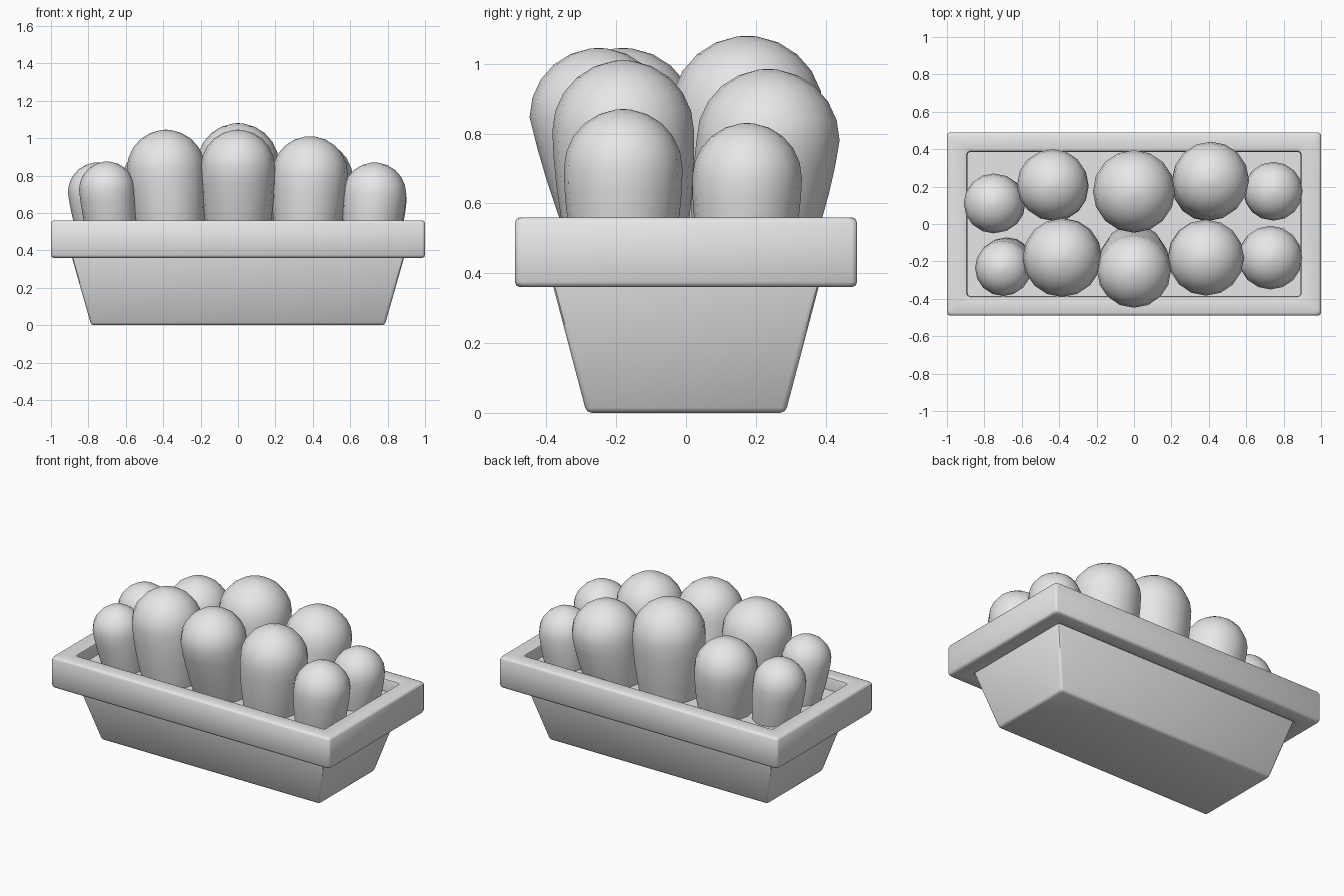
import bpy, bmesh, math

cube = bpy.data.objects.get("Cube")
if cube:
    bpy.data.objects.remove(cube, do_unlink=True)

grey = bpy.data.materials.new("plain_grey")
grey.use_nodes = True
colour = (0.8, 0.8, 0.8, 1)
grey.diffuse_color = colour
grey.node_tree.nodes["Principled BSDF"].inputs["Base Color"].default_value = colour


def loft(name, rings, closed=False, bevel=0, angle=40):
    """Skin rings of points; cap the ends, or join the last ring to the first."""
    bm = bmesh.new()
    loops = [[bm.verts.new(p) for p in ring] for ring in rings]
    pairs = list(zip(loops, loops[1:]))
    if closed:
        pairs.append((loops[-1], loops[0]))
    else:
        bm.faces.new(loops[0])
        bm.faces.new(loops[-1])
    n = len(loops[0])
    for a, b in pairs:
        for i in range(n):
            j = (i + 1) % n
            bm.faces.new((a[i], a[j], b[j], b[i]))
    bmesh.ops.recalc_face_normals(bm, faces=bm.faces)
    if bevel:
        bmesh.ops.bevel(bm, geom=bm.edges[:], offset=bevel, segments=2,
                        profile=0.5, affect='EDGES')
    mesh = bpy.data.meshes.new(name)
    bm.to_mesh(mesh)
    bm.free()
    mesh.materials.append(grey)
    obj = bpy.data.objects.new(name, mesh)
    bpy.context.collection.objects.link(obj)
    bpy.ops.object.select_all(action='DESELECT')
    obj.select_set(True)
    bpy.context.view_layer.objects.active = obj
    bpy.ops.object.shade_smooth_by_angle(angle=math.radians(angle))
    return obj


def rect(hx, hy, z):
    return [(-hx, -hy, z), (hx, -hy, z), (hx, hy, z), (-hx, hy, z)]


def disc(x, y, z, r, n=16):
    return [(x + r * math.cos(math.tau * i / n),
             y + r * math.sin(math.tau * i / n), z) for i in range(n)]


# Tapered trough, overhanging rim and soil
loft("planter_body", [rect(0.785, 0.285, 0), rect(0.893, 0.385, 0.38)], bevel=0.015)
loft("planter_rim", [rect(1, 0.49, 0.36), rect(1, 0.49, 0.56),
                     rect(0.89, 0.385, 0.56), rect(0.89, 0.385, 0.36)],
     closed=True, bevel=0.015)
loft("soil", [rect(0.89, 0.385, 0.37), rect(0.89, 0.385, 0.48)])


# Rounded bushes that narrow and lean inwards towards the soil
def bush(name, x, y, r, top, base_x, base_y):
    base_z, centre = 0.4, top - r
    rings = []
    for i in range(5):
        t = i / 5
        s = math.sin(t * math.pi / 2)
        rings.append(disc(base_x + (x - base_x) * t, base_y + (y - base_y) * t,
                          base_z + (centre - base_z) * t, r * (0.78 + 0.22 * s)))
    for i in range(6):
        a = math.radians(i * 16.5)
        rings.append(disc(x, y, centre + r * math.sin(a), r * math.cos(a)))
    rings.append(disc(x, y, top, r * 0.03))
    loft(name, rings, angle=60)


bushes = {
    "front_bush_far_right": (-0.70, -0.235, 0.15, 0.875, -0.67, -0.19),
    "front_bush_right": (-0.385, -0.18, 0.21, 1.045, -0.355, -0.165),
    "front_bush_middle": (0, -0.25, 0.198, 1.045, 0, -0.15),
    "front_bush_left": (0.385, -0.18, 0.203, 1.01, 0.365, -0.17),
    "front_bush_far_left": (0.73, -0.18, 0.17, 0.87, 0.71, -0.18),
    "back_bush_far_right": (-0.75, 0.11, 0.16, 0.87, -0.71, 0.11),
    "back_bush_right": (-0.435, 0.21, 0.19, 0.955, -0.41, 0.18),
    "back_bush_middle": (0, 0.175, 0.22, 1.08, 0, 0.155),
    "back_bush_left": (0.41, 0.235, 0.205, 0.985, 0.38, 0.18),
    "back_bush_far_left": (0.745, 0.175, 0.157, 0.83, 0.725, 0.17),
}
for name, values in bushes.items():
    bush(name, *values)
